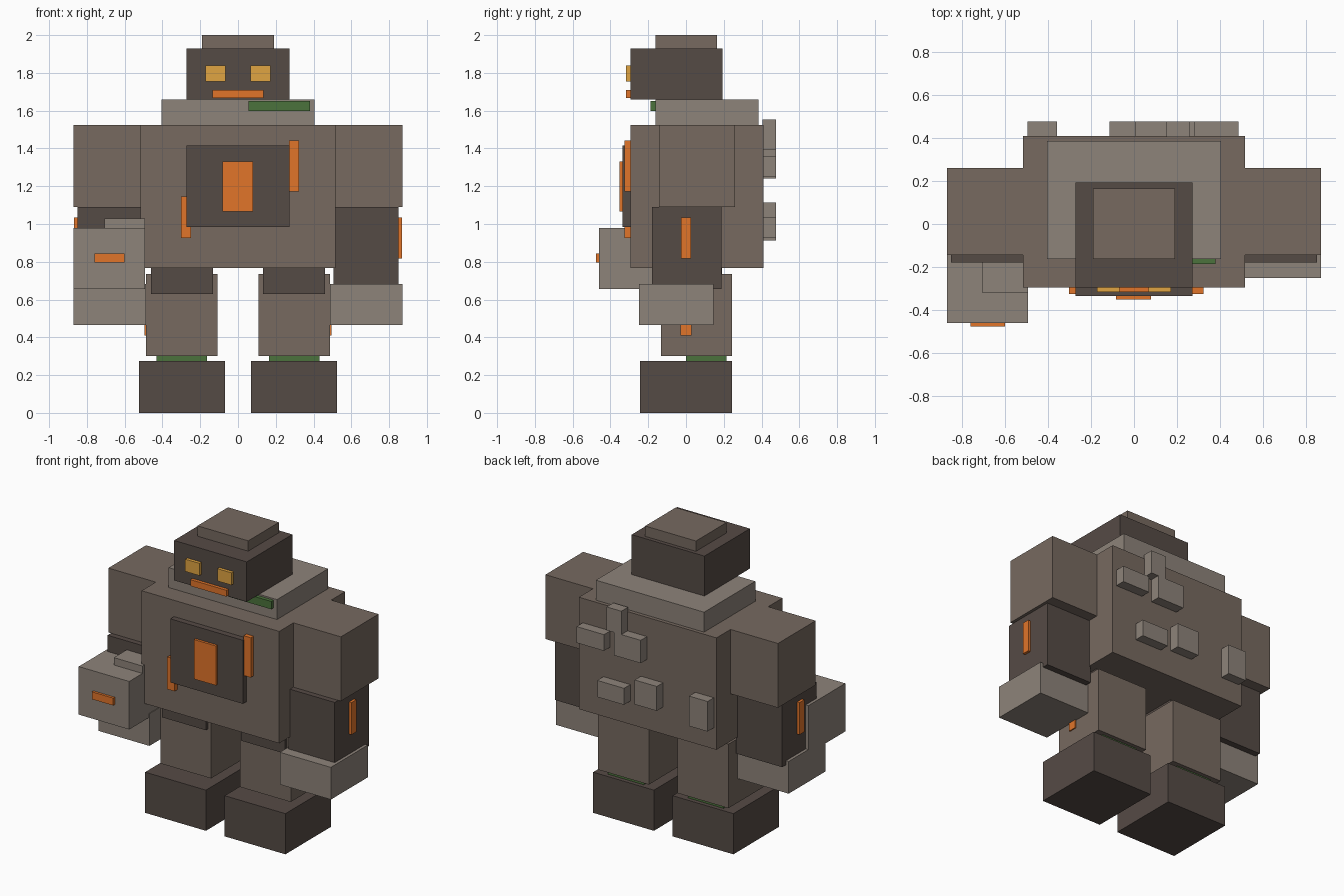
import bpy

if "Cube" in bpy.data.objects:
    bpy.data.objects.remove(bpy.data.objects["Cube"])


def material(name, rgb):
    m = bpy.data.materials.new(name)
    m.diffuse_color = (*[(c / 255) ** 2.2 for c in rgb], 1)
    m.use_nodes = True
    m.node_tree.nodes["Principled BSDF"].inputs["Base Color"].default_value = m.diffuse_color
    return m


STONE = material("stone", (118, 105, 96))
DARK = material("dark_stone", (86, 76, 71))
LIGHT = material("light_stone", (140, 130, 121))
GLOW = material("orange_glow", (224, 116, 46))
AMBER = material("amber", (223, 163, 68))
MOSS = material("moss", (76, 114, 62))


def box(name, mat, x, y, z):
    """Box spanning the given (min, max) ranges."""
    bpy.ops.mesh.primitive_cube_add(size=1, location=[sum(r) / 2 for r in (x, y, z)])
    o = bpy.context.object
    o.name = name
    o.scale = [r[1] - r[0] for r in (x, y, z)]
    bpy.ops.object.transform_apply(location=False, rotation=False, scale=True)
    o.data.materials.append(mat)
    return o


def pair(name, mat, x, y, z):
    """Box and its mirror image across x = 0."""
    box("right_" + name, mat, x, y, z)
    box("left_" + name, mat, (-x[1], -x[0]), y, z)


# Head and face
box("head", DARK, (-.272, .272), (-.295, .192), (1.66, 1.93))
box("head_cap", STONE, (-.19, .19), (-.162, .165), (1.93, 2.0))
pair("eye", AMBER, (.067, .173), (-.317, -.29), (1.755, 1.838))
box("mouth", GLOW, (-.135, .135), (-.317, -.29), (1.667, 1.71))

# Collar and torso
box("collar", LIGHT, (-.405, .405), (-.162, .385), (1.525, 1.66))
box("collar_moss", MOSS, (.055, .38), (-.187, -.155), (1.597, 1.65))
box("torso", STONE, (-.515, .515), (-.295, .41), (.768, 1.525))
box("chest_plate", DARK, (-.272, .272), (-.335, -.29), (.985, 1.415))
box("chest_core", GLOW, (-.083, .08), (-.352, -.33), (1.065, 1.332))
box("upper_crack", GLOW, (.27, .323), (-.325, -.29), (1.173, 1.442))
box("lower_crack", GLOW, (-.302, -.248), (-.325, -.29), (.927, 1.145))

# Stones on the back: x range, z range
for i, (x, z) in enumerate([
    ((.28, .485), (1.25, 1.36)),
    ((.15, .26), (1.395, 1.553)),
    ((.005, .205), (1.24, 1.395)),
    ((.13, .33), (.925, 1.037)),
    ((-.115, .05), (.95, 1.115)),
    ((-.495, -.357), (.912, 1.115)),
]):
    box(f"back_stone_{i + 1}", LIGHT, x, (.405, .477), z)

# Arms and hands
pair("upper_arm", STONE, (.515, .87), (-.143, .26), (1.09, 1.525))
pair("forearm", DARK, (.505, .85), (-.18, .187), (.655, 1.09))
pair("forearm_crack", GLOW, (.845, .868), (-.026, .026), (.818, 1.035))
pair("hand", LIGHT, (.488, .87), (-.25, .145), (.465, .683))

# Raised fist in front of the left forearm
box("left_fist", LIGHT, (-.87, -.492), (-.46, -.065), (.655, .98))
box("left_thumb", LIGHT, (-.707, -.492), (-.318, -.12), (.97, 1.03))
box("left_fist_crack", GLOW, (-.76, -.6), (-.477, -.455), (.795, .845))

# Legs and feet
pair("hip", DARK, (.132, .46), (-.155, .19), (.63, .775))
pair("leg", STONE, (.108, .488), (-.133, .243), (.302, .735))
pair("leg_crack", GLOW, (.48, .496), (-.028, .028), (.41, .6))
pair("ankle_moss", MOSS, (.165, .432), (0, .215), (.27, .306))
pair("foot", DARK, (.07, .525), (-.243, .243), (0, .275))
